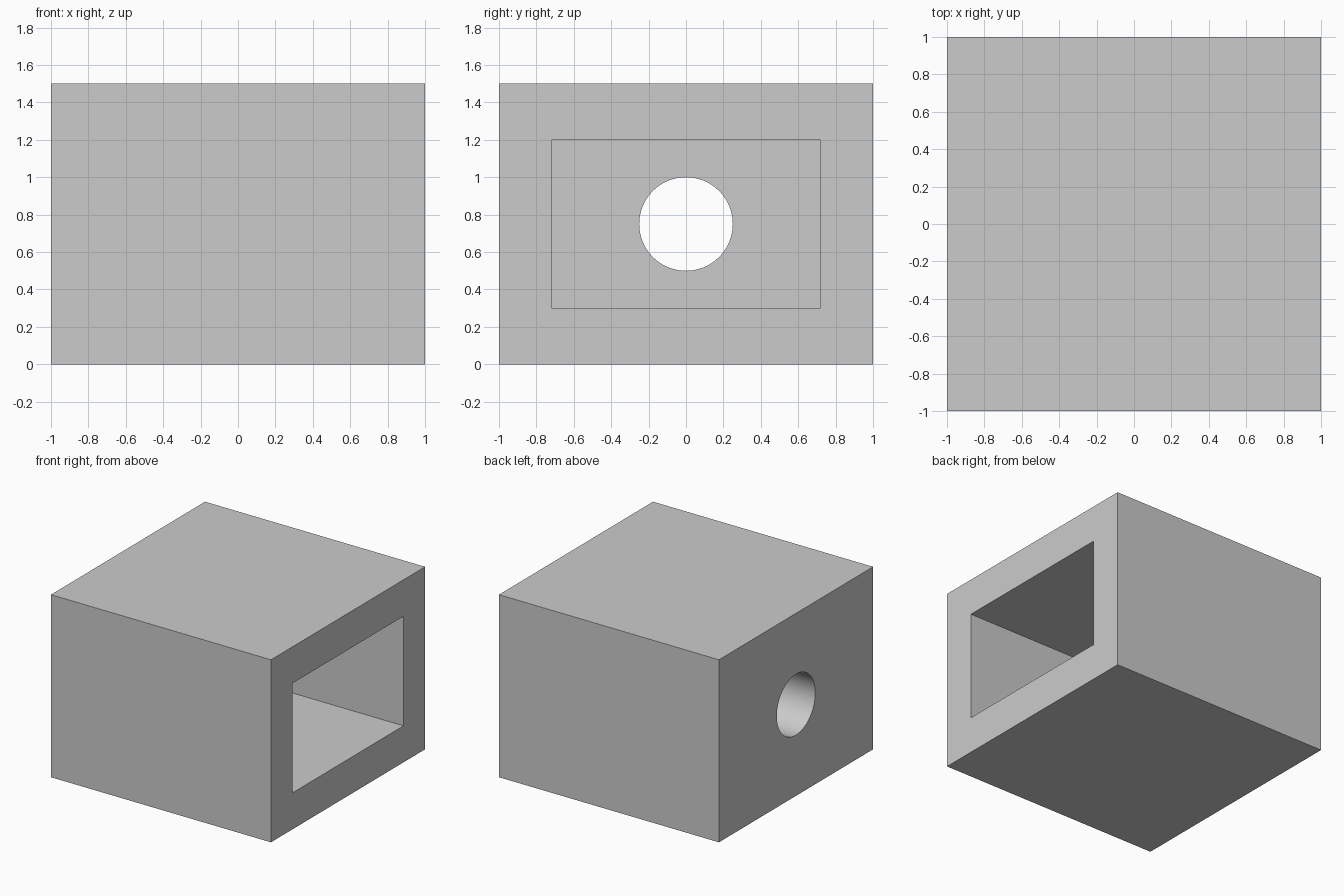
import bpy
import bmesh
import math
from mathutils import Matrix

if "Cube" in bpy.data.objects:
    bpy.data.objects.remove(bpy.data.objects["Cube"], do_unlink=True)

# Single grey material
COLOUR = (0.6, 0.6, 0.6, 1.0)
grey = bpy.data.materials.new("plain grey")
grey.use_nodes = True
grey.diffuse_color = COLOUR
grey.node_tree.nodes["Principled BSDF"].inputs["Base Color"].default_value = COLOUR

WIDTH, DEPTH, HEIGHT = 2.0, 2.0, 1.5
POCKET_DEPTH, POCKET_WIDTH, POCKET_HEIGHT = 1.5, 1.44, 0.9
HOLE_RADIUS = 0.25
MID = HEIGHT / 2


def make_object(name, bm):
    mesh = bpy.data.meshes.new(name)
    bm.to_mesh(mesh)
    bm.free()
    mesh.materials.append(grey)
    obj = bpy.data.objects.new(name, mesh)
    bpy.context.collection.objects.link(obj)
    return obj


def make_box(name, size, centre):
    bm = bmesh.new()
    matrix = Matrix.Translation(centre) @ Matrix.Diagonal((*size, 1))
    bmesh.ops.create_cube(bm, size=1, matrix=matrix)
    return make_object(name, bm)


def make_rod(name, radius, length, centre):
    bm = bmesh.new()
    matrix = Matrix.Translation(centre) @ Matrix.Rotation(math.pi / 2, 4, "Y")
    bmesh.ops.create_cone(bm, cap_ends=True, segments=96, radius1=radius,
                          radius2=radius, depth=length, matrix=matrix)
    return make_object(name, bm)


# Solid block
housing = make_box("housing_block", (WIDTH, DEPTH, HEIGHT), (0, 0, MID))

# Rectangular pocket open on +x, round hole through the wall at -x
overshoot = 0.1
pocket = make_box("pocket_cutter",
                  (POCKET_DEPTH + overshoot, POCKET_WIDTH, POCKET_HEIGHT),
                  (WIDTH / 2 + (overshoot - POCKET_DEPTH) / 2, 0, MID))
hole = make_rod("hole_cutter", HOLE_RADIUS, 1.2, (-WIDTH / 2, 0, MID))

for cutter in (pocket, hole):
    cut = housing.modifiers.new(cutter.name, "BOOLEAN")
    cut.operation = "DIFFERENCE"
    cut.solver = "EXACT"
    cut.object = cutter

# Apply the cuts and drop the cutters
bpy.ops.object.select_all(action="DESELECT")
bpy.context.view_layer.objects.active = housing
housing.select_set(True)
for modifier in list(housing.modifiers):
    bpy.ops.object.modifier_apply(modifier=modifier.name)
for cutter in (pocket, hole):
    bpy.data.objects.remove(cutter, do_unlink=True)

# Smooth hole wall with crisp rims
bpy.ops.object.shade_smooth_by_angle(angle=math.radians(30))
